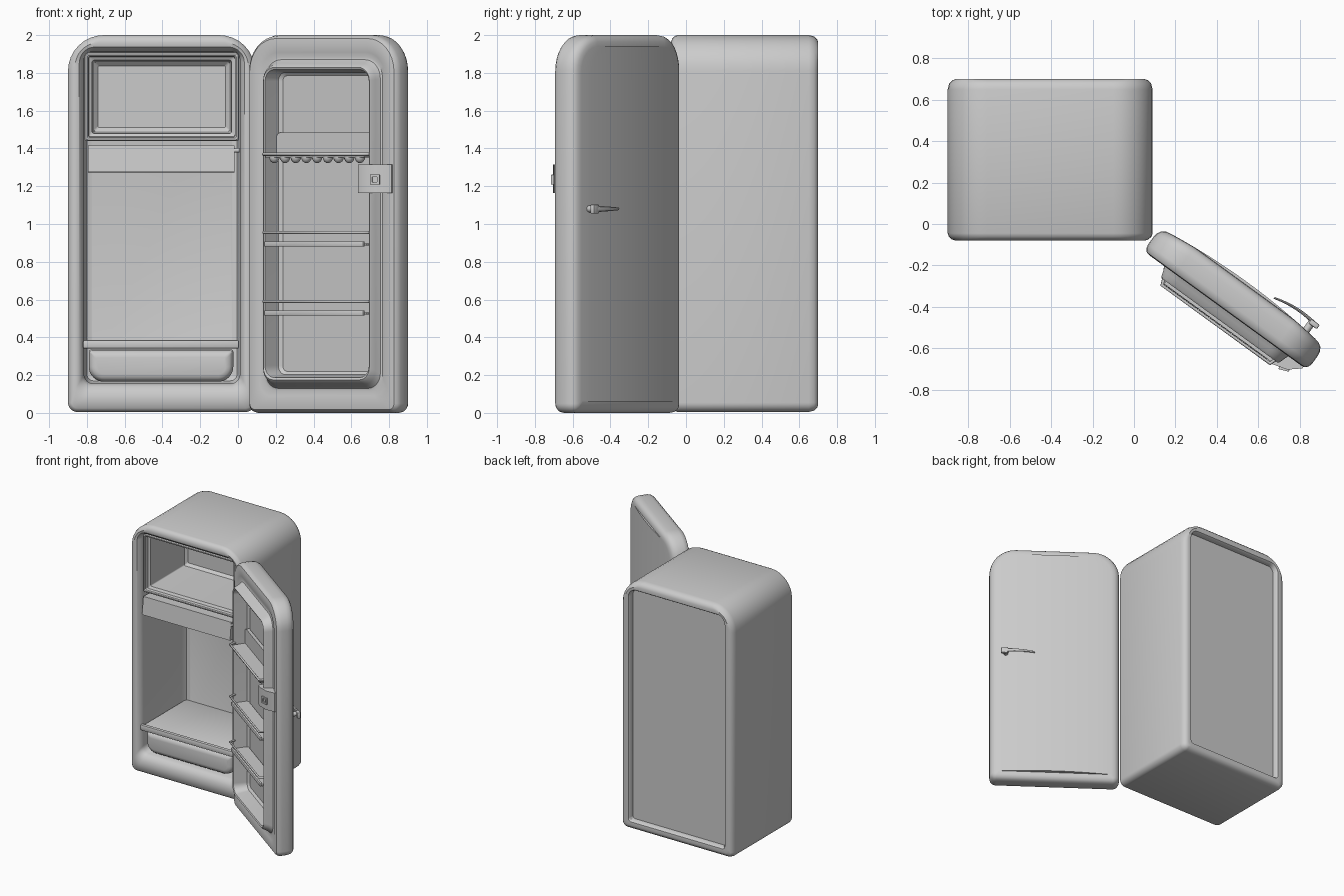
import bpy, bmesh, math
from mathutils import Matrix, Vector

cube = bpy.data.objects.get("Cube")
if cube:
    bpy.data.objects.remove(cube, do_unlink=True)

grey = bpy.data.materials.new("plain grey")
grey.use_nodes = True
grey.diffuse_color = (0.6, 0.6, 0.6, 1)
grey.node_tree.nodes["Principled BSDF"].inputs["Base Color"].default_value = (0.6, 0.6, 0.6, 1)

HINGE = Matrix.Translation((0.045, -0.13, 0)) @ Matrix.Rotation(math.radians(-36), 4, 'Z')
FIXED = Matrix.Identity(4)


def finish(name, bm, place=FIXED, angle=35):
    """Turn a bmesh into a shaded, coloured object."""
    bmesh.ops.remove_doubles(bm, verts=bm.verts, dist=0.0002)
    bmesh.ops.recalc_face_normals(bm, faces=bm.faces)
    mesh = bpy.data.meshes.new(name)
    bm.to_mesh(mesh)
    bm.free()
    for p in mesh.polygons:
        p.use_smooth = True
    mesh.set_sharp_from_angle(angle=math.radians(angle))
    mesh.materials.append(grey)
    obj = bpy.data.objects.new(name, mesh)
    obj.matrix_world = place
    bpy.context.collection.objects.link(obj)
    return obj


def outline(rect, steps=8):
    """Rounded rectangle (x0, x1, z0, z1, bottom radius, top radius) as (x, z) points."""
    x0, x1, z0, z1, rb, rt = rect
    pts = []
    for cx, cz, r, start in ((x1 - rt, z1 - rt, rt, 0), (x0 + rt, z1 - rt, rt, 90),
                             (x0 + rb, z0 + rb, rb, 180), (x1 - rb, z0 + rb, rb, 270)):
        for i in range(steps + 1):
            a = math.radians(start + 90 * i / steps)
            pts.append((cx + r * math.cos(a), cz + r * math.sin(a)))
    return pts


def mix(a, b, t):
    return [p + (q - p) * t for p, q in zip(a, b)]


def inset(rect, d):
    x0, x1, z0, z1, rb, rt = rect
    return [x0 + d, x1 - d, z0 + d, z1 - d, max(rb - d, 0.01), max(rt - d, 0.01)]


def loft(name, rings, place=FIXED, cap_first=True, cap_last=True, angle=35):
    """Bridge rings of 3D points that all have the same count."""
    bm = bmesh.new()
    loops = [[bm.verts.new(p) for p in ring] for ring in rings]
    for a, b in zip(loops, loops[1:]):
        for i in range(len(a)):
            j = (i + 1) % len(a)
            bm.faces.new((a[i], a[j], b[j], b[i]))
    if cap_first:
        bm.faces.new(loops[0])
    if cap_last:
        bm.faces.new(loops[-1])
    return finish(name, bm, place, angle)


def flat(rect, y):
    return [(x, y, z) for x, z in outline(rect)]


def box(name, x, y, z, place=FIXED, bevel=0.005):
    bm = bmesh.new()
    size = Vector((x[1] - x[0], y[1] - y[0], z[1] - z[0]))
    mid = Vector((x[0] + x[1], y[0] + y[1], z[0] + z[1])) / 2
    bmesh.ops.create_cube(bm, size=1, matrix=Matrix.Translation(mid) @ Matrix.Diagonal((*size, 1)))
    if bevel:
        bmesh.ops.bevel(bm, geom=bm.edges[:], offset=bevel, segments=2, affect='EDGES', profile=0.5)
    return finish(name, bm, place)


def prism(name, profile, x0, x1, place=FIXED):
    """Extrude a (y, z) profile along x."""
    return loft(name, [[(x, y, z) for y, z in profile] for x in (x0, x1)], place)


def rod(name, points, radius, place=FIXED):
    curve = bpy.data.curves.new(name, 'CURVE')
    curve.dimensions = '3D'
    curve.bevel_depth = radius
    curve.bevel_resolution = 2
    curve.use_fill_caps = True
    line = curve.splines.new('POLY')
    line.points.add(len(points) - 1)
    for p, co in zip(line.points, points):
        p.co = (*co, 1)
    curve.materials.append(grey)
    obj = bpy.data.objects.new(name, curve)
    obj.matrix_world = place
    bpy.context.collection.objects.link(obj)


# Cabinet: recessed back panel, rounded shell, front rim and hollow inside
shell = [-0.9, 0.09, 0.005, 2.0, 0.05, 0.19]
opening = [-0.815, 0.01, 0.155, 1.91, 0.05, 0.04]
back_panel = [-0.82, 0.01, 0.08, 1.92, 0.02, 0.05]
rings = [flat(back_panel, 0.655), flat(mix(shell, back_panel, 0.97), 0.685)]
rings += [flat(mix(shell, back_panel, t), y) for t, y in ((0.85, 0.698), (0.5, 0.7))]
rings += [flat(inset(shell, d), y) for d, y in ((0.022, 0.694), (0.007, 0.678), (0, 0.65),
                                                (0, -0.045), (0.006, -0.062), (0.02, -0.074))]
rings += [flat(mix(shell, opening, t), y) for t, y in ((0.45, -0.08), (0.7, -0.075), (0.9, -0.055), (1, -0.03))]
rings += [flat(opening, 0.45), flat(inset(opening, 0.015), 0.49), flat(inset(opening, 0.04), 0.5)]
loft("cabinet", rings)

# Freezer compartment with a thin raised frame
freezer = [-0.812, 0.005, 1.44, 1.907, 0.01, 0.01]
loft("freezer_box", [flat(inset(freezer, d), y) for d, y in (
    (0, 0.46), (0, -0.035), (0.006, -0.042), (0.014, -0.042), (0.02, -0.036),
    (0.022, -0.01), (0.04, 0.0), (0.05, 0.41), (0.07, 0.43))])
prism("drip_tray", [(-0.06, 1.415), (-0.076, 1.275), (-0.05, 1.272), (0.4, 1.34), (0.4, 1.405)], -0.795, -0.018)
rod("freezer_hinge_pin", [(-0.02, -0.05, 1.39), (0.008, -0.05, 1.39)], 0.012)

# Lower shelf and drawer
box("shelf", (-0.81, 0.004), (-0.04, 0.5), (0.355, 0.375))
box("shelf_lip", (-0.82, 0.005), (-0.065, -0.035), (0.34, 0.385), bevel=0.008)
drawer = [-0.79, -0.025, 0.165, 0.335, 0.08, 0.012]
loft("drawer", [flat(inset(drawer, d), y) for d, y in (
    (0.02, 0.46), (0, 0.44), (0, 0.0), (0.006, -0.025), (0.02, -0.04), (0.04, -0.045))])

# Door: bowed outer skin, rounded edge and raised hollow liner
W, MID = 0.98, 0.49
leaf = [0, W, 0.0, 2.0, 0.05, 0.19]
liner = [0.12, 0.87, 0.13, 1.87, 0.08, 0.1]
pocket = [0.16, 0.835, 0.19, 1.815, 0.06, 0.06]


def skin(rect, squeeze, drop):
    """Ring on the bowed outer face, squeezed toward the centre line."""
    ring = []
    for x, z in outline(rect):
        u = MID + (x - MID) * squeeze
        ring.append((u, 0.173 - 0.036 * ((u - MID) / MID) ** 2 - drop, z))
    return ring


rings = [skin(inset(leaf, 0.06), s, 0) for s in (0, 0.2, 0.4, 0.6, 0.8, 1)]
rings += [skin(inset(leaf, d), 1, k) for d, k in ((0.035, 0.002), (0.015, 0.012), (0.004, 0.03), (0, 0.055))]
rings += [flat(inset(leaf, d), y) for d, y in ((0, 0.04), (0.005, 0.018), (0.018, 0.004))]
rings += [flat(mix(leaf, liner, t), y) for t, y in ((0.35, 0), (0.7, 0.004), (0.9, 0.012), (1, 0.008))]
rings += [flat(mix(liner, pocket, t), y) for t, y in ((0.35, -0.02), (0.55, -0.045), (0.75, -0.055), (0.95, -0.05))]
rings += [flat(inset(pocket, d), y) for d, y in ((0, -0.035), (0.012, 0.05), (0.03, 0.065))]
loft("door", rings, HINGE, cap_first=False)


# Door shelves: wire rail, lower bar and floor
def rail(name, z, radius, reach=-0.08):
    rod(name, [(0.145, -0.01, z), (0.17, reach, z), (0.815, reach, z), (0.835, -0.02, z)], radius, HINGE)


for label, z in (("upper", 0.955), ("lower", 0.59)):
    rail(label + "_rail", z, 0.008)
    box(label + "_rail_bar", (0.168, 0.815), (-0.072, -0.055), (z - 0.075, z - 0.047), HINGE, 0.004)
    box(label + "_door_shelf", (0.17, 0.825), (-0.06, 0.06), (z - 0.07, z - 0.058), HINGE, 0)

# Egg rack: rail, back plate and a row of cups
rail("egg_rail", 1.37, 0.009)
box("egg_rack_floor", (0.175, 0.82), (-0.07, 0.06), (1.352, 1.364), HINGE, 0)
loft("egg_rack_back", [flat([0.17, 0.825, 1.36, 1.485, 0.01, 0.03], y) for y in (0.035, 0.06)], HINGE)
bm = bmesh.new()
for i in range(9):
    spot = Matrix.Translation((0.215 + 0.07 * i, -0.045, 1.358)) @ Matrix.Diagonal((0.028, 0.03, 0.036, 1))
    bmesh.ops.create_uvsphere(bm, u_segments=12, v_segments=8, radius=1, matrix=spot)
cut = bmesh.ops.bisect_plane(bm, geom=bm.verts[:] + bm.edges[:] + bm.faces[:],
                             plane_co=(0, 0, 1.36), plane_no=(0, 0, 1), clear_outer=True)
finish("egg_cups", bm, HINGE)

# Latch block with a square socket on the inner face
latch = [(0.78, -0.03), (0.785, -0.075), (0.82, -0.078), (0.9, -0.055), (0.955, -0.008), (0.955, 0.02), (0.78, 0.02)]
loft("latch", [[(u, n, z) for u, n in latch] for z in (1.165, 1.315)], HINGE)
tilt = HINGE @ Matrix.Translation((0.885, -0.061, 1.235)) @ Matrix.Rotation(math.radians(22), 4, 'Z')
loft("latch_socket", [flat([-d, d, -d, d, 0.003, 0.003], y) for d, y in (
    (0.026, 0.015), (0.026, -0.008), (0.014, -0.008), (0.014, 0.012))], tilt)

# Outer handle: stem, collar and tapering curved lever
rod("handle_stem", [(0.862, 0.1, 1.08), (0.862, 0.2, 1.08)], 0.018, HINGE)
box("handle_collar", (0.85, 0.9), (0.186, 0.212), (1.055, 1.103), HINGE, 0.006)
rings = []
for i in range(9):
    t = i / 8
    u, n = 0.89 - 0.245 * t, 0.2 + 0.06 * t * (1 - t) - 0.012 * t
    h, d = 0.018 - 0.011 * t, 0.009 - 0.004 * t
    rings.append([(u, n + d * math.cos(k * math.pi / 4), 1.08 + h * math.sin(k * math.pi / 4)) for k in range(8)])
loft("handle_lever", rings, HINGE)
